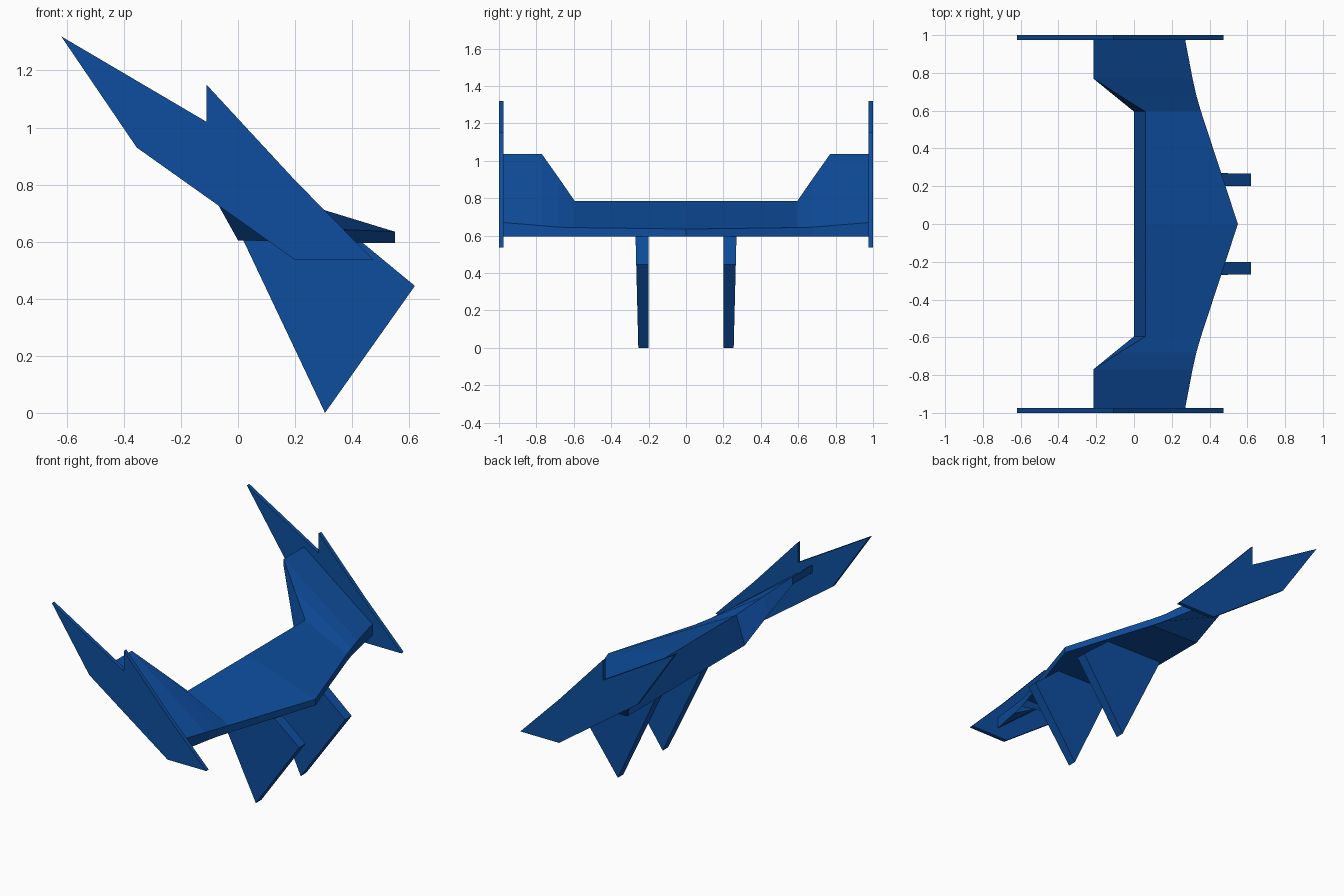
import bpy

cube = bpy.data.objects.get("Cube")
if cube:
    bpy.data.objects.remove(cube, do_unlink=True)

blue = bpy.data.materials.new("deep blue")
blue.use_nodes = True
colour = (0.0045, 0.076, 0.345, 1)
blue.diffuse_color = colour
blue.node_tree.nodes["Principled BSDF"].inputs["Base Color"].default_value = colour


def loft(name, rings):
    """Join matching rings of points into a closed, flat-faced solid."""
    n = len(rings[0])
    verts = [p for ring in rings for p in ring]
    faces = [tuple(range(n)), tuple(reversed(range(len(verts) - n, len(verts))))]
    for r in range(len(rings) - 1):
        for i in range(n):
            j = (i + 1) % n
            a, b = r * n, (r + 1) * n
            faces.append((a + i, b + i, b + j, a + j))
    mesh = bpy.data.meshes.new(name)
    mesh.from_pydata(verts, [], faces)
    mesh.materials.append(blue)
    obj = bpy.data.objects.new(name, mesh)
    bpy.context.collection.objects.link(obj)
    # Make every face point outwards
    bpy.context.view_layer.objects.active = obj
    obj.select_set(True)
    bpy.ops.object.mode_set(mode="EDIT")
    bpy.ops.mesh.select_all(action="SELECT")
    bpy.ops.mesh.normals_make_consistent(inside=False)
    bpy.ops.object.mode_set(mode="OBJECT")
    obj.select_set(False)
    return obj


# Wing: cross-sections from centre to tip, as
# (y, rear top, rear bottom, front x, front top z), each rear corner being (x, z)
stations = [
    (0, (0.06, 0.785), (0, 0.605), 0.55, 0.635),
    (0.595, (0.06, 0.785), (0, 0.605), 0.355, 0.643),
    (0.68, (-0.075, 0.908), (-0.105, 0.793), 0.33, 0.645),
    (0.77, (-0.215, 1.035), (-0.215, 0.985), 0.31, 0.653),
    (0.98, (-0.215, 1.035), (-0.215, 0.985), 0.27, 0.67),
]


def section(station, side):
    y, top, bottom, fx, fz = station
    outline = [top, (fx, fz), (fx, 0.596), bottom]
    return [(x, y * side, z) for x, z in outline]


loft("wing", [section(s, -1) for s in reversed(stations)] +
     [section(s, 1) for s in stations[1:]])

# End plates and support fins, both in x-z outline
plate = [(-0.62, 1.32), (-0.11, 1.02), (-0.11, 1.15), (0.20, 0.815),
         (0.475, 0.536), (0.20, 0.536), (-0.355, 0.93)]
fin = [(0.018, 0.606), (0.305, 0), (0.62, 0.445), (0.425, 0.606)]

for label, side in (("front", -1), ("back", 1)):
    loft(label + "_end_plate",
         [[(x, y * side, z) for x, z in plate] for y in (0.975, 1)])
    # The outer face of each fin leans in towards its foot
    loft(label + "_support_fin",
         [[(x, 0.2 * side, z) for x, z in fin],
          [(x, (0.255 + 0.025 * z) * side, z) for x, z in fin]])
